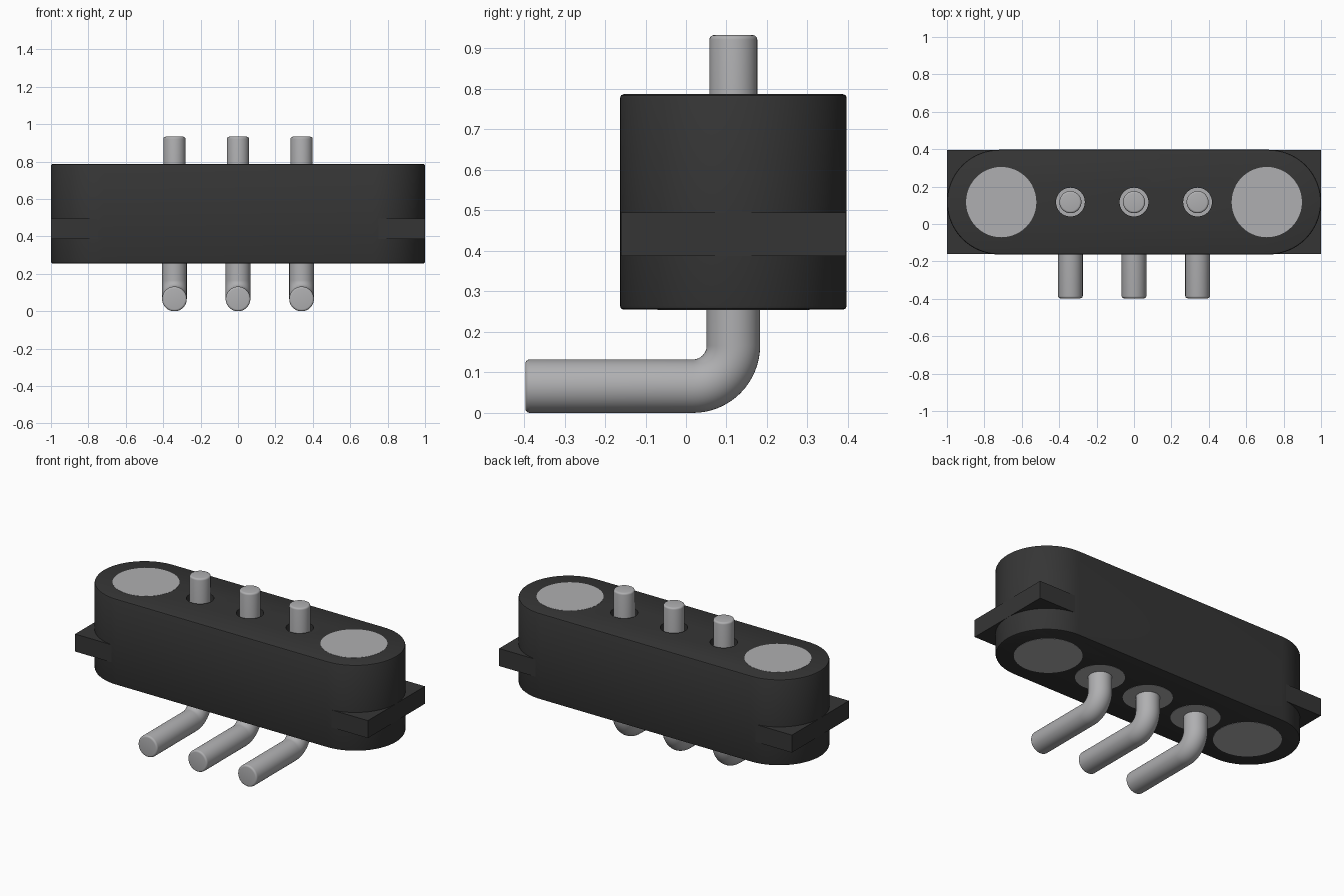
import bpy
import bmesh
from math import sin, cos, pi, radians
from mathutils import Vector

if "Cube" in bpy.data.objects:
    bpy.data.objects.remove(bpy.data.objects["Cube"], do_unlink=True)

CY = 0.117                    # depth of the body's centre line
BOTTOM, TOP = 0.255, 0.787    # body height range
R = 0.28                      # body end radius
PIN_X = (-0.34, 0, 0.34)


def material(name, rgb):
    mat = bpy.data.materials.new(name)
    mat.use_nodes = True
    mat.diffuse_color = (*rgb, 1)
    mat.node_tree.nodes["Principled BSDF"].inputs["Base Color"].default_value = (*rgb, 1)
    return mat


black = material("black plastic", (0.036, 0.036, 0.036))
metal = material("grey metal", (0.43, 0.43, 0.44))


def make(name, bm, mat):
    bmesh.ops.recalc_face_normals(bm, faces=bm.faces)
    mesh = bpy.data.meshes.new(name)
    bm.to_mesh(mesh)
    bm.free()
    mesh.materials.append(mat)
    obj = bpy.data.objects.new(name, mesh)
    bpy.context.collection.objects.link(obj)
    return obj


def smooth(obj):
    bpy.ops.object.select_all(action='DESELECT')
    obj.select_set(True)
    bpy.context.view_layer.objects.active = obj
    bpy.ops.object.shade_smooth_by_angle(angle=radians(35))


def sweep(name, stations, mat, x=0, sides=48):
    """Round tube through (y, z, tilt, radius) stations; tilt 0 points up."""
    bm = bmesh.new()
    rings = []
    for y, z, tilt, r in stations:
        across = Vector((0, cos(tilt), sin(tilt)))
        rings.append([bm.verts.new(Vector((x, y, z)) + Vector((r * cos(a), 0, 0)) + across * r * sin(a))
                      for a in (2 * pi * i / sides for i in range(sides))])
    for low, high in zip(rings, rings[1:]):
        for i in range(sides):
            j = (i + 1) % sides
            bm.faces.new((low[i], low[j], high[j], high[i]))
    bm.faces.new(rings[0])
    bm.faces.new(rings[-1])
    obj = make(name, bm, mat)
    smooth(obj)
    return obj


def cylinder(name, x, r, z0, z1, mat):
    return sweep(name, [(CY, z0, 0, r), (CY, z1, 0, r)], mat, x)


def rounding(r, b, steps=4):
    """Offsets (along axis, radius) of a rounded rim, from side to end."""
    return [(b * sin(t) - b, r - b + b * cos(t)) for t in (pi / 2 * i / steps for i in range(steps + 1))]


# Body: extruded stadium with softened rims
bm = bmesh.new()
outline = []
for side, start in ((1, -pi / 2), (-1, pi / 2)):
    for i in range(41):
        a = start + pi * i / 40
        outline.append(bm.verts.new((side * (1 - R) + R * cos(a), CY + R * sin(a), BOTTOM)))
base = bm.faces.new(outline)
ext = bmesh.ops.extrude_face_region(bm, geom=[base])
bmesh.ops.translate(bm, vec=(0, 0, TOP - BOTTOM),
                    verts=[v for v in ext["geom"] if isinstance(v, bmesh.types.BMVert)])
body = make("body", bm, black)
bevel = body.modifiers.new("rim", 'BEVEL')
bevel.width, bevel.segments, bevel.limit_method = 0.009, 2, 'ANGLE'

# Pin holes in the top of the body
cutters = [cylinder("hole_cutter", x, 0.077, 0.69, 0.9, black) for x in PIN_X]
for cutter in cutters:
    cutter.hide_render = True
    cut = body.modifiers.new("hole", 'BOOLEAN')
    cut.operation, cut.object, cut.solver = 'DIFFERENCE', cutter, 'EXACT'
bpy.ops.object.select_all(action='DESELECT')
body.select_set(True)
bpy.context.view_layer.objects.active = body
for mod in list(body.modifiers):
    bpy.ops.object.modifier_apply(modifier=mod.name)
for cutter in cutters:
    bpy.data.objects.remove(cutter, do_unlink=True)
smooth(body)

# Square mounting flange around the middle
bm = bmesh.new()
bmesh.ops.create_cube(bm, size=1)
bmesh.ops.scale(bm, vec=(2, 2 * R - 0.004, 0.108), verts=bm.verts)
bmesh.ops.translate(bm, vec=(0, CY, 0.441), verts=bm.verts)
make("flange", bm, black)

# Magnets run through both ends, flush with the body
for side, x in (("right", -0.71), ("left", 0.71)):
    cylinder(side + "_magnet", x, 0.188, BOTTOM - 0.001, TOP + 0.001, metal)

# Pins: barrel in the body, plunger above, bent leg below
LEG, BEND, FRONT = 0.066, 0.1, -0.397
for side, x in zip(("right", "middle", "left"), PIN_X):
    cylinder(side + "_barrel", x, 0.137, BOTTOM - 0.001, 0.692, metal)
    tip = [(CY, 0.65, 0, 0.059)] + [(CY, 0.933 + d, 0, r) for d, r in rounding(0.059, 0.011)]
    sweep(side + "_plunger", tip, metal, x)
    leg = [(CY, 0.3, 0, LEG)]
    for i in range(17):
        a = pi / 2 * i / 16
        leg.append((CY - BEND + BEND * cos(a), LEG + BEND - BEND * sin(a), -a, LEG))
    leg += [(FRONT - d, LEG, -pi / 2, r) for d, r in rounding(LEG, 0.011)]
    sweep(side + "_leg", leg, metal, x)
